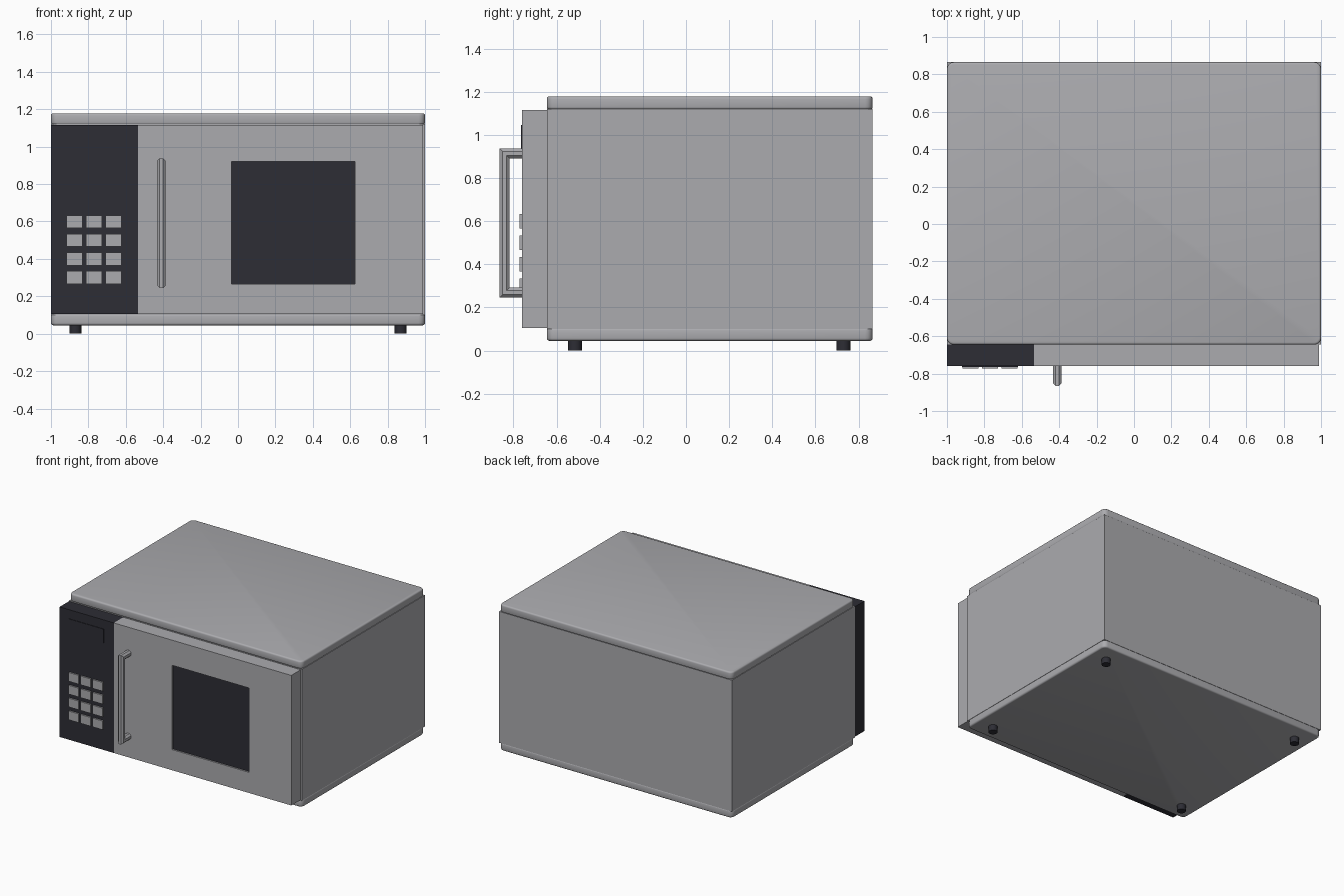
import bpy
import bmesh
import math
from mathutils import Vector

default = bpy.data.objects.get("Cube")
if default:
    bpy.data.objects.remove(default, do_unlink=True)


def material(name, rgb):
    m = bpy.data.materials.new(name)
    m.use_nodes = True
    color = (*rgb, 1)
    m.diffuse_color = color
    m.node_tree.nodes["Principled BSDF"].inputs["Base Color"].default_value = color
    return m


GREY = material("light_grey", (0.41, 0.41, 0.43))
DARK = material("dark_slate", (0.026, 0.026, 0.035))


def finish(name, bm, *mats, smooth=False):
    bmesh.ops.recalc_face_normals(bm, faces=bm.faces)
    mesh = bpy.data.meshes.new(name)
    bm.to_mesh(mesh)
    bm.free()
    obj = bpy.data.objects.new(name, mesh)
    bpy.context.collection.objects.link(obj)
    for m in mats:
        mesh.materials.append(m)
    if smooth:
        bpy.ops.object.select_all(action='DESELECT')
        obj.select_set(True)
        bpy.context.view_layer.objects.active = obj
        bpy.ops.object.shade_smooth_by_angle(angle=math.radians(35))
    return obj


def box_mesh(x, y, z):
    """Box from three (low, high) ranges."""
    bm = bmesh.new()
    bmesh.ops.create_cube(bm, size=1)
    for v in bm.verts:
        v.co = Vector([sum(r) / 2 + c * (r[1] - r[0]) for c, r in zip(v.co, (x, y, z))])
    return bm


def box(name, mat, x, y, z):
    return finish(name, box_mesh(x, y, z), mat)


def rounded_slab(name, z):
    """Flat slab with rounded corners and softened rims."""
    bm = box_mesh((-1, 1), (-0.645, 0.865), z)
    uprights = [e for e in bm.edges if abs(e.verts[0].co.z - e.verts[1].co.z) > 0.01]
    bmesh.ops.bevel(bm, geom=uprights, offset=0.035, segments=4, profile=0.5, affect='EDGES')
    rims = [e for e in bm.edges if abs(e.verts[0].co.z - e.verts[1].co.z) < 0.001]
    bmesh.ops.bevel(bm, geom=rims, offset=0.012, segments=3, profile=0.5, affect='EDGES')
    return finish(name, bm, GREY, smooth=True)


# Casing
box("casing", GREY, (-1, 1), (-0.645, 0.865), (0.1, 1.12))
rounded_slab("top_cover", (1.117, 1.178))
rounded_slab("base_plate", (0.045, 0.105))

# Feet
for side, sx in (("left", 1), ("right", -1)):
    for end, y in (("front", -0.515), ("back", 0.73)):
        bm = bmesh.new()
        bmesh.ops.create_cone(bm, cap_ends=True, segments=12, radius1=0.032,
                              radius2=0.032, depth=0.05)
        bmesh.ops.translate(bm, verts=bm.verts, vec=(sx * 0.87, y, 0.025))
        finish(f"{end}_{side}_foot", bm, DARK, smooth=True)

# Control panel, display and keypad
FRONT = -0.76
box("control_panel", DARK, (-1, -0.535), (FRONT, -0.645), (0.105, 1.115))
box("display", DARK, (-0.92, -0.62), (FRONT - 0.004, FRONT), (0.935, 1.045))
for row in range(4):
    for col in range(3):
        x = -0.874 + col * 0.104
        z = 0.599 - row * 0.0997
        box(f"button_{row + 1}_{col + 1}", GREY, (x - 0.042, x + 0.042),
            (FRONT - 0.012, FRONT), (z - 0.034, z + 0.034))

# Door with a recessed window
bm = box_mesh((-0.535, 0.99), (FRONT, -0.645), (0.105, 1.115))
for co, no in (((-0.035, 0, 0), (1, 0, 0)), ((0.625, 0, 0), (1, 0, 0)),
               ((0, 0, 0.265), (0, 0, 1)), ((0, 0, 0.92), (0, 0, 1))):
    bmesh.ops.bisect_plane(bm, geom=bm.verts[:] + bm.edges[:] + bm.faces[:],
                           plane_co=co, plane_no=no)
pane = min(bm.faces, key=lambda f: (f.calc_center_median() - Vector((0.295, FRONT, 0.59))).length)
pane = bmesh.ops.extrude_discrete_faces(bm, faces=[pane])["faces"][0]
pane.material_index = 1
bmesh.ops.translate(bm, verts=pane.verts, vec=(0, 0.012, 0))
finish("door", bm, GREY, DARK)

# Handle: octagonal bar swept through two mitred corners
R = 0.0235
low, high, out = 0.245 + R, 0.937 - R, -0.865 + R
path = [((FRONT + 0.005, low), (0, 1)), ((out, low), (1, 1)),
        ((out, high), (-1, 1)), ((FRONT + 0.005, high), (0, 1))]
bm = bmesh.new()
rings = []
for (y, z), (my, mz) in path:
    ring = []
    for i in range(8):
        a = math.radians(22.5 + 45 * i)
        s = R * math.sin(a) / math.cos(math.pi / 8)
        c = R * math.cos(a) / math.cos(math.pi / 8)
        # The in-plane offset turns from vertical to outward and back along the path
        sign = 1 if z == low else -1
        ring.append(bm.verts.new((-0.41 + c, y + s * abs(my), z + s * sign * mz)))
    rings.append(ring)
for a, b in zip(rings, rings[1:]):
    for i in range(8):
        j = (i + 1) % 8
        bm.faces.new((a[i], a[j], b[j], b[i]))
bm.faces.new(rings[0])
bm.faces.new(rings[-1])
finish("door_handle", bm, GREY)
